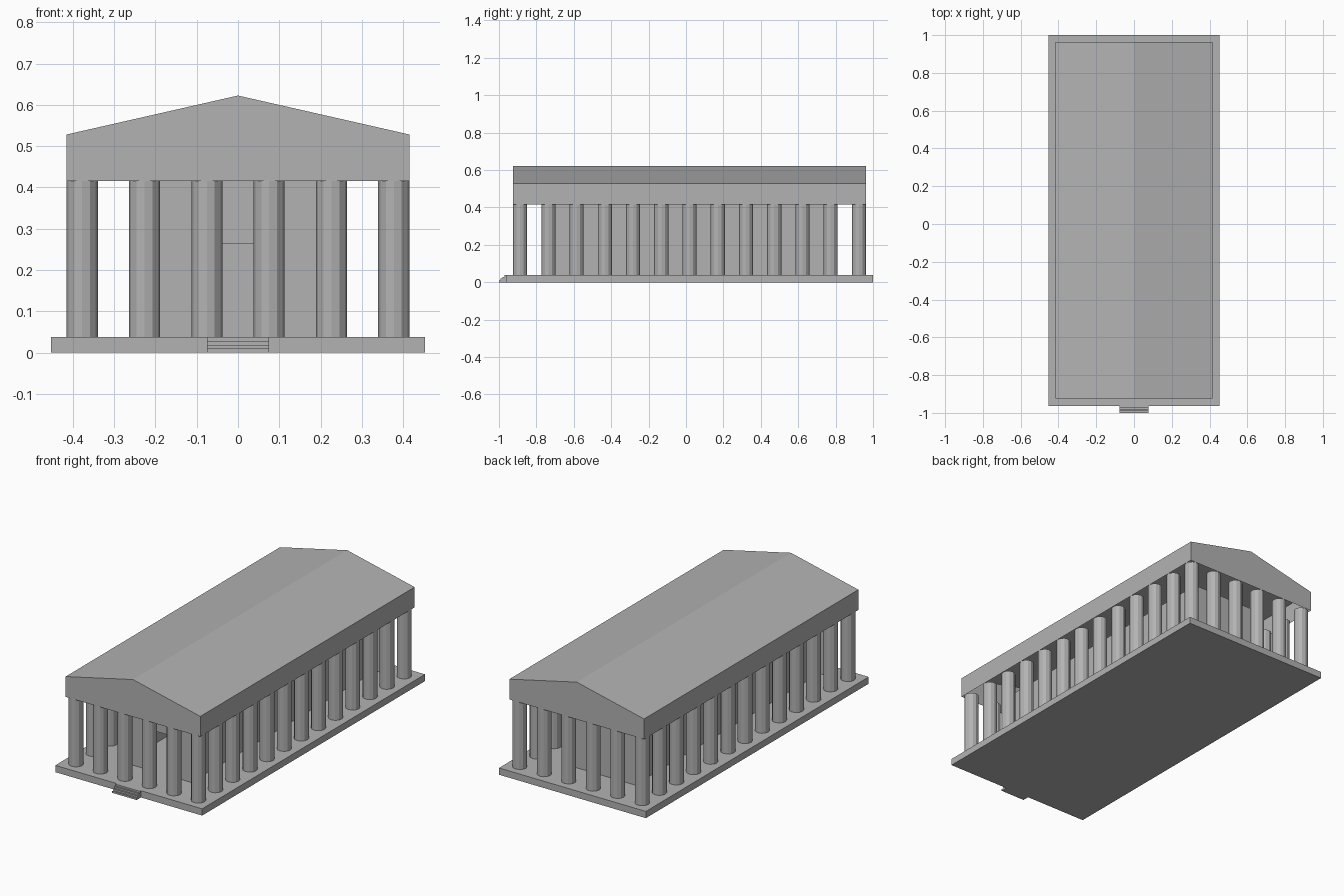
import bpy, bmesh
from math import cos, sin, pi

cube = bpy.data.objects.get("Cube")
if cube:
    bpy.data.objects.remove(cube, do_unlink=True)

U = 2 / 53          # building module
MID = U / 2         # centre of the plan along y
FLOOR, EAVE = U, 11 * U

stone = bpy.data.materials.new("grey stone")
stone.use_nodes = True
colour = (0.45, 0.45, 0.45, 1)
stone.diffuse_color = colour
stone.node_tree.nodes["Principled BSDF"].inputs["Base Color"].default_value = colour


def finish(name, bm):
    bmesh.ops.recalc_face_normals(bm, faces=bm.faces)
    mesh = bpy.data.meshes.new(name)
    bm.to_mesh(mesh)
    bm.free()
    mesh.materials.append(stone)
    obj = bpy.data.objects.new(name, mesh)
    bpy.context.collection.objects.link(obj)
    return obj


def prism(name, profile, direction):
    """Extrude a closed profile of 3D points along a direction."""
    bm = bmesh.new()
    face = bm.faces.new([bm.verts.new(p) for p in profile])
    new = bmesh.ops.extrude_face_region(bm, geom=[face], use_keep_orig=True)["geom"]
    verts = [v for v in new if isinstance(v, bmesh.types.BMVert)]
    bmesh.ops.translate(bm, verts=verts, vec=direction)
    return finish(name, bm)


def plan_box(name, half_x, half_y, low, high):
    corners = [(sx * half_x, MID + sy * half_y, low)
               for sx, sy in ((-1, -1), (1, -1), (1, 1), (-1, 1))]
    return prism(name, corners, (0, 0, high - low))


# Platform
plan_box("platform", 12 * U, 26 * U, 0, FLOOR)

# Front steps
front = MID - 26 * U
steps = [(-2 * U, front, 0)]
for i in range(4):
    y = front - U + i * U / 4
    steps += [(-2 * U, y, i * U / 4), (-2 * U, y, (i + 1) * U / 4)]
steps.append((-2 * U, front, U))
prism("front_steps", steps, (4 * U, 0, 0))

# Colonnade around the edge of the platform
SIDES = 12
spots = {(4 * i - 10, 4 * j - 24) for i in range(6) for j in range(13)
         if i in (0, 5) or j in (0, 12)}
for n, (cx, cy) in enumerate(sorted(spots)):
    ring = [(cx * U + U * cos(2 * pi * k / SIDES),
             MID + cy * U + U * sin(2 * pi * k / SIDES), FLOOR) for k in range(SIDES)]
    prism(f"column_{n + 1}", ring, (0, 0, EAVE - FLOOR))

# Inner chamber: side and back walls as one U, then the front with its doorway
a, b, back, face = 6 * U, 5 * U, MID + 20 * U, MID - 20 * U
walls = [(-a, face), (-a, back), (a, back), (a, face),
         (b, face), (b, back - U), (-b, back - U), (-b, face)]
prism("chamber_walls", [(x, y, FLOOR) for x, y in walls], (0, 0, EAVE - FLOOR))
d, lintel = 2 * U, 7 * U
outline = [(-b, FLOOR), (-b, EAVE), (b, EAVE), (b, FLOOR),
           (d, FLOOR), (d, lintel), (-d, lintel), (-d, FLOOR)]
prism("chamber_front_wall", [(x, face, z) for x, z in outline], (0, U, 0))

# Gabled roof, hollow underneath
w = 11 * U
gable = [(-w, EAVE), (w, EAVE), (w, 14 * U), (0, 16.5 * U), (-w, 14 * U)]
roof = prism("roof", [(x, MID - 25 * U, z) for x, z in gable], (0, 50 * U, 0))
bm = bmesh.new()
bm.from_mesh(roof.data)
bm.normal_update()
bmesh.ops.delete(bm, geom=[f for f in bm.faces if f.normal.z < -0.9], context='FACES')
bm.to_mesh(roof.data)
bm.free()
